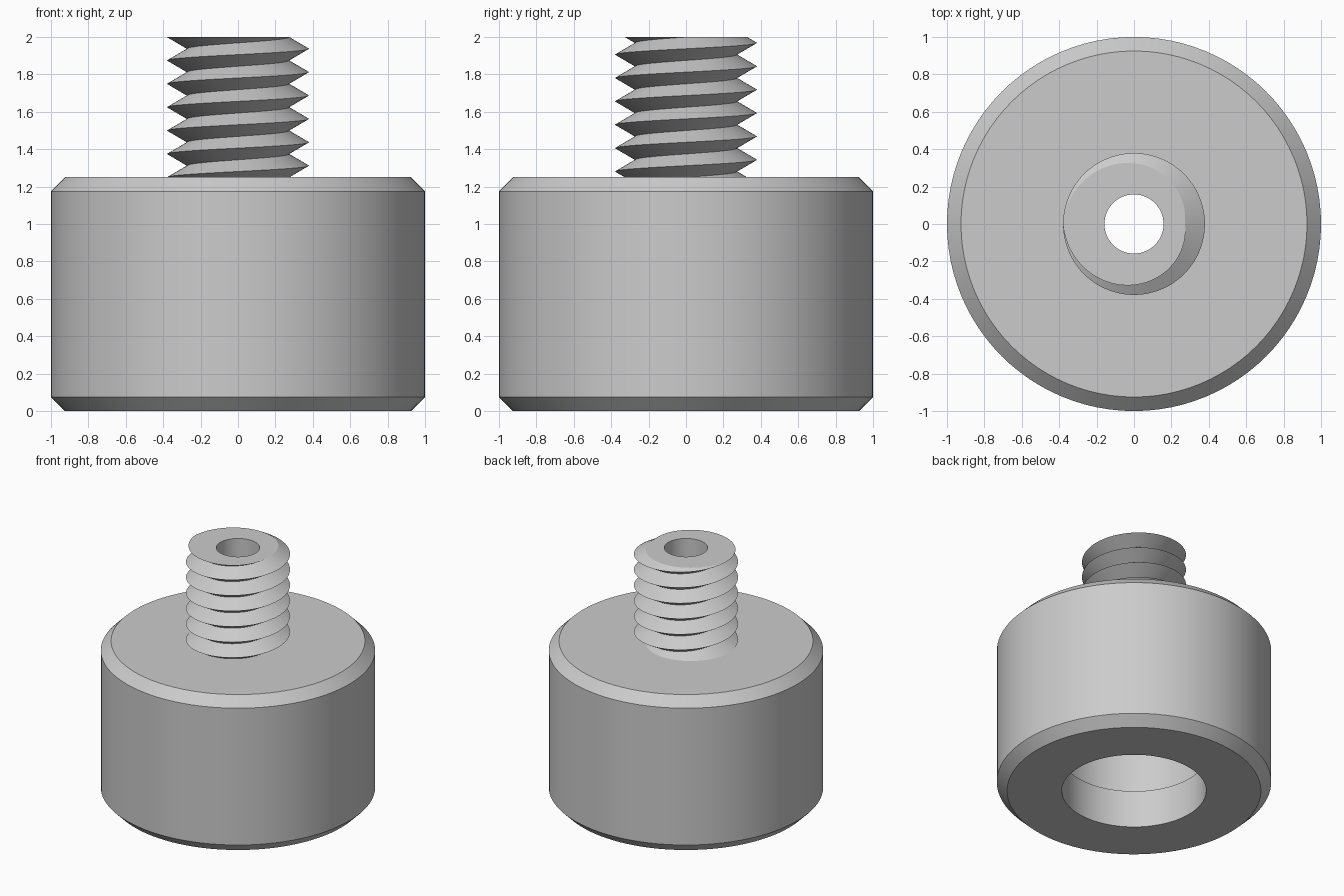
import bpy, bmesh, math
from math import cos, sin, pi

cube = bpy.data.objects.get("Cube")
if cube:
    bpy.data.objects.remove(cube, do_unlink=True)

SEGS = 96
BORE = 0.158       # through-hole radius
TOP = 1.25         # top of the body
TIP = 2.0          # top of the stud

metal = bpy.data.materials.new("plain grey metal")
metal.use_nodes = True
metal.diffuse_color = (0.6, 0.6, 0.6, 1)
metal.node_tree.nodes["Principled BSDF"].inputs["Base Color"].default_value = (0.6, 0.6, 0.6, 1)


def polar(bm, r, angle, z):
    return bm.verts.new((r * cos(angle), r * sin(angle), z))


def ring(bm, r, z):
    return [polar(bm, r, 2 * pi * i / SEGS, z) for i in range(SEGS)]


def join_rings(bm, a, b):
    for i in range(SEGS):
        j = (i + 1) % SEGS
        bm.faces.new((a[i], a[j], b[j], b[i]))


def finish(bm, name):
    mesh = bpy.data.meshes.new(name)
    bm.to_mesh(mesh)
    bm.free()
    obj = bpy.data.objects.new(name, mesh)
    bpy.context.collection.objects.link(obj)
    mesh.materials.append(metal)
    bpy.ops.object.select_all(action='DESELECT')
    obj.select_set(True)
    bpy.context.view_layer.objects.active = obj
    bpy.ops.object.shade_smooth_by_angle(angle=math.radians(30))


# Chamfered body with a stepped socket underneath, turned from one profile
profile = [(BORE, TOP), (BORE, 0.75), (0.56, 0.75), (0.56, 0.3), (0.526, 0.3),
           (0.526, 0), (0.925, 0), (1, 0.075), (1, TOP - 0.075), (0.925, TOP)]
bm = bmesh.new()
rings = [ring(bm, r, z) for r, z in profile]
for k, lower in enumerate(rings):
    join_rings(bm, lower, rings[(k + 1) % len(rings)])
bmesh.ops.recalc_face_normals(bm, faces=bm.faces)
finish(bm, "body")

# Threaded stud: crest and root helices joined into a V thread
CREST, ROOT, PITCH = 0.379, 0.272, 0.125
START, TURNS = 1.312 - 2 * PITCH, 9
bm = bmesh.new()
crest, root = [], []
for k in range(TURNS * SEGS + 1):
    a, z = 2 * pi * k / SEGS, START + PITCH * k / SEGS
    crest.append(polar(bm, CREST, a, z))
    root.append(polar(bm, ROOT, a, z + PITCH / 2))
for k in range(TURNS * SEGS):
    bm.faces.new((crest[k], crest[k + 1], root[k + 1], root[k]))
    n = k + SEGS
    if n < TURNS * SEGS:
        bm.faces.new((root[k], root[k + 1], crest[n + 1], crest[n]))

# Trim the thread flat at both ends
for z, side in ((TOP, -1), (TIP, 1)):
    bmesh.ops.bisect_plane(bm, geom=bm.verts[:] + bm.edges[:] + bm.faces[:], dist=1e-5,
                           plane_co=(0, 0, z), plane_no=(0, 0, side), clear_outer=True)

# Bore wall and the flat end face around it
bore_top = ring(bm, BORE, TIP)
join_rings(bm, bore_top, ring(bm, BORE, TOP))
rim = [e for e in bm.edges if e.is_boundary and all(abs(v.co.z - TIP) < 1e-4 for v in e.verts)]
bmesh.ops.triangle_fill(bm, use_beauty=True, use_dissolve=False, edges=rim, normal=(0, 0, 1))
bmesh.ops.recalc_face_normals(bm, faces=bm.faces)
finish(bm, "threaded_stud")
